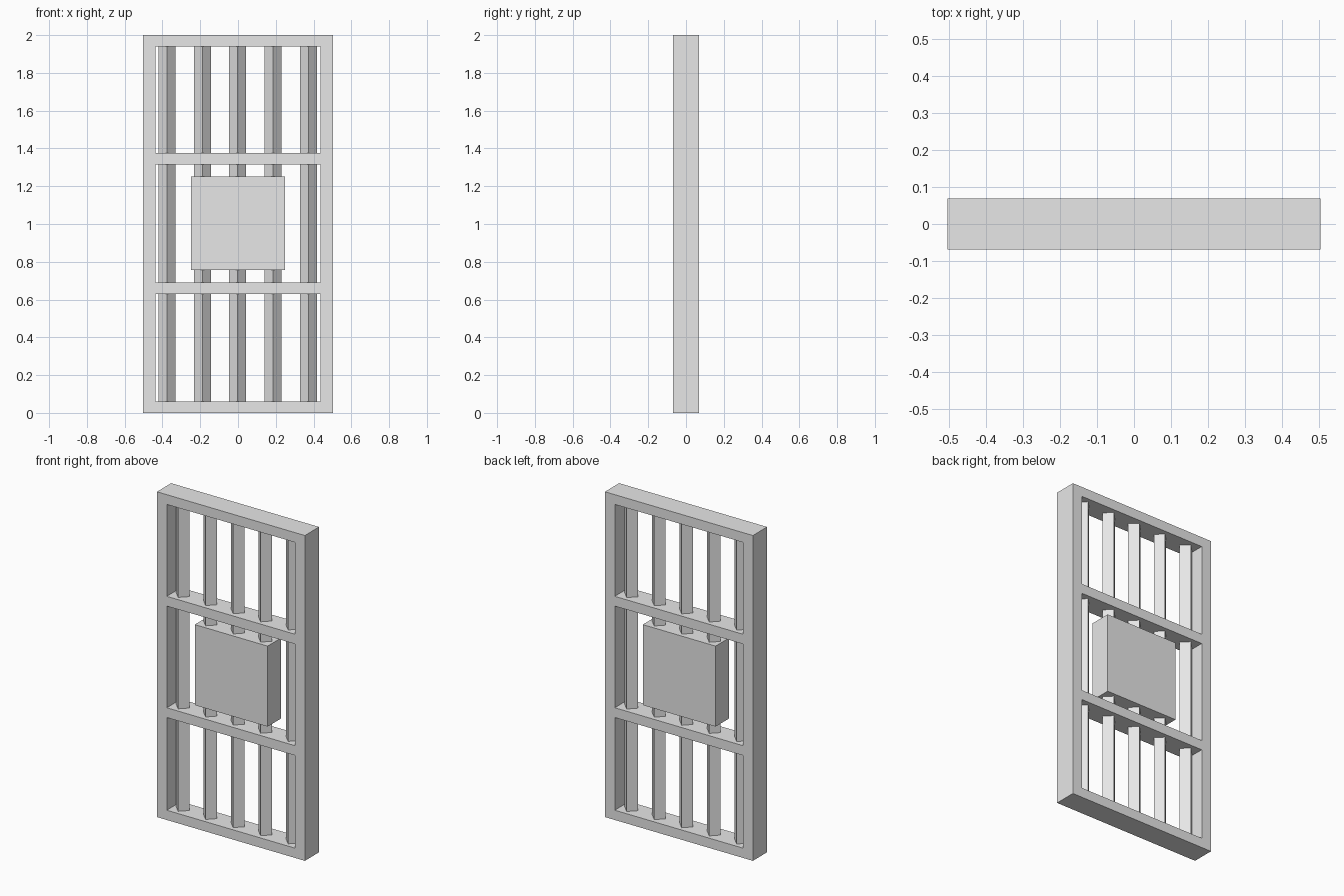
import bpy
import bmesh
import math

old = bpy.data.objects.get("Cube")
if old:
    bpy.data.objects.remove(old, do_unlink=True)

WIDTH, HEIGHT, DEPTH = 1.006, 2.0, 0.138
BORDER = 0.067          # side members
CAP = 0.06              # top and bottom members, cross rails
INNER = WIDTH - 2 * BORDER

metal = bpy.data.materials.new("plain grey")
metal.use_nodes = True
grey = (0.8, 0.8, 0.8, 1)
metal.diffuse_color = grey
metal.node_tree.nodes["Principled BSDF"].inputs["Base Color"].default_value = grey


def add_object(name, bm):
    bmesh.ops.recalc_face_normals(bm, faces=bm.faces)
    mesh = bpy.data.meshes.new(name)
    bm.to_mesh(mesh)
    bm.free()
    mesh.materials.append(metal)
    obj = bpy.data.objects.new(name, mesh)
    bpy.context.collection.objects.link(obj)
    return obj


def box(name, size, z):
    bm = bmesh.new()
    bmesh.ops.create_cube(bm, size=1)
    bmesh.ops.scale(bm, vec=size, verts=bm.verts)
    bmesh.ops.translate(bm, vec=(0, 0, z), verts=bm.verts)
    return add_object(name, bm)


def rectangle(bm, half_x, low, high, y):
    corners = ((-half_x, low), (half_x, low), (half_x, high), (-half_x, high))
    return [bm.verts.new((x, y, z)) for x, z in corners]


# Outer frame: a mitred rectangular ring
bm = bmesh.new()
loops = [
    rectangle(bm, WIDTH / 2, 0, HEIGHT, -DEPTH / 2),
    rectangle(bm, INNER / 2, CAP, HEIGHT - CAP, -DEPTH / 2),
    rectangle(bm, INNER / 2, CAP, HEIGHT - CAP, DEPTH / 2),
    rectangle(bm, WIDTH / 2, 0, HEIGHT, DEPTH / 2),
]
for i, loop in enumerate(loops):
    following = loops[(i + 1) % 4]
    for j in range(4):
        k = (j + 1) % 4
        bm.faces.new((loop[j], loop[k], following[k], following[j]))
bmesh.ops.dissolve_limit(bm, angle_limit=0.01, verts=bm.verts, edges=[])
add_object("outer_frame", bm)

# Cross rails
for name, z in (("lower_rail", 0.66), ("upper_rail", 1.345)):
    box(name, (INNER, DEPTH, CAP), z)

# Lock box in the middle
box("lock_box", (0.495, 0.132, 0.495), 1.003)

# Upright bars: square section, turned corner forward
for i in range(5):
    bm = bmesh.new()
    bmesh.ops.create_cone(bm, cap_ends=True, segments=4, radius1=0.045,
                          radius2=0.045, depth=HEIGHT - 2 * CAP)
    # Put a corner, not a flat, on the y axis
    corner = max(bm.verts, key=lambda v: v.co.y).co
    turn = math.pi / 2 - math.atan2(corner.y, corner.x)
    for v in bm.verts:
        x, y = v.co.x, v.co.y
        v.co.x = x * math.cos(turn) - y * math.sin(turn)
        v.co.y = x * math.sin(turn) + y * math.cos(turn)
    bmesh.ops.translate(bm, vec=((i - 2) * 0.187 - 0.002, 0, HEIGHT / 2), verts=bm.verts)
    add_object(f"upright_bar_{i + 1}", bm)
